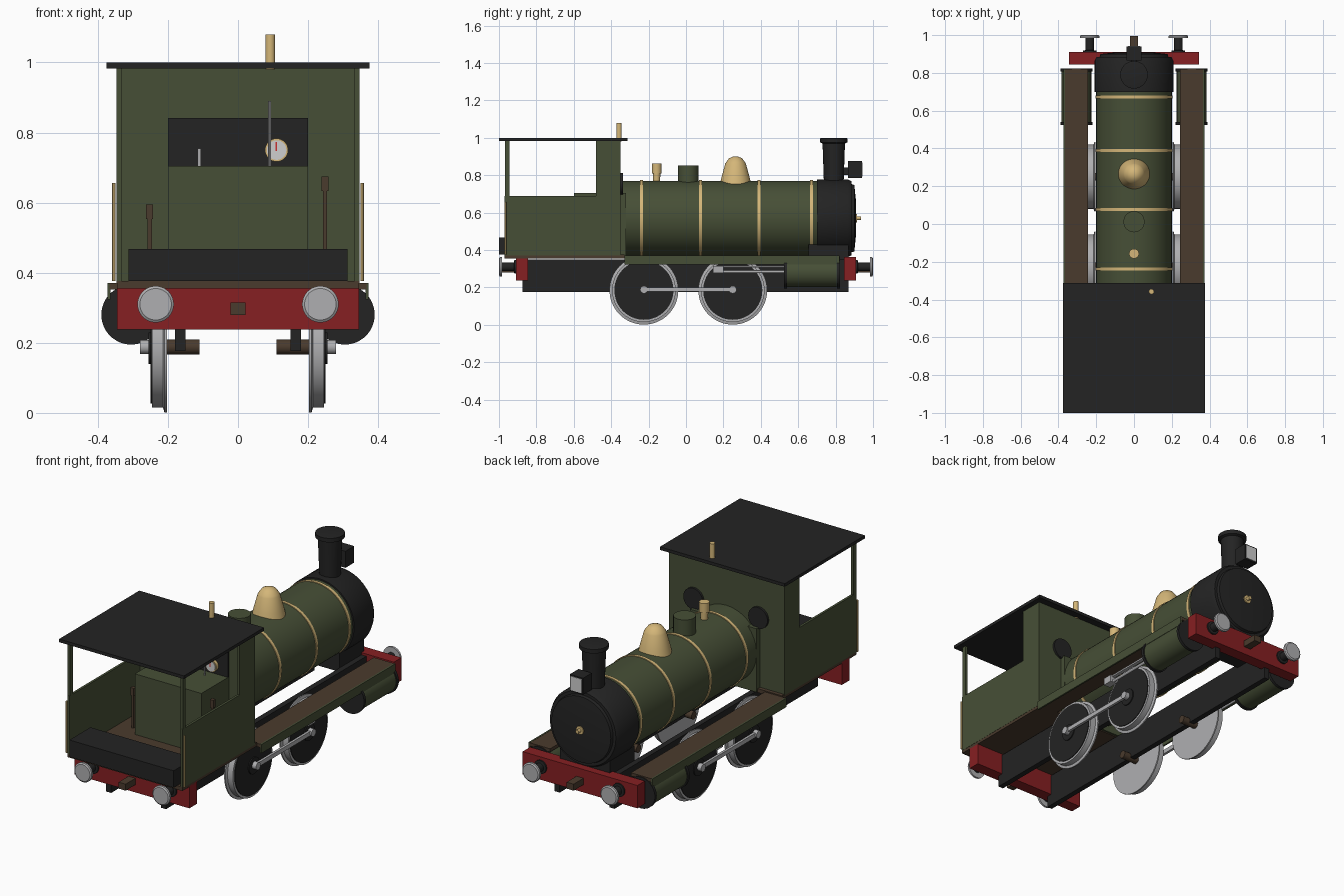
import bpy, bmesh, math
from mathutils import Matrix, Vector

if "Cube" in bpy.data.objects:
    bpy.data.objects.remove(bpy.data.objects["Cube"])


def material(name, *rgb):
    m = bpy.data.materials.new(name)
    m.use_nodes = True
    colour = (*rgb, 1)
    m.diffuse_color = colour
    node = next(n for n in m.node_tree.nodes if n.type == 'BSDF_PRINCIPLED')
    node.inputs["Base Color"].default_value = colour
    return m


GREEN = material("olive green", .062, .078, .037)
BLACK = material("soft black", .017, .017, .017)
RED = material("beam red", .24, .014, .016)
BROWN = material("dark brown", .068, .043, .026)
BRASS = material("brass", .66, .47, .19)
STEEL = material("steel", .43, .43, .44)
WHITE = material("pale glass", .62, .62, .62)
NEEDLE = material("needle red", .6, .03, .03)


def finish(name, bm, *mats):
    bmesh.ops.recalc_face_normals(bm, faces=bm.faces)
    mesh = bpy.data.meshes.new(name)
    bm.to_mesh(mesh)
    bm.free()
    for m in mats:
        mesh.materials.append(m)
    ob = bpy.data.objects.new(name, mesh)
    bpy.context.collection.objects.link(ob)
    return ob


def box(name, mat, x, y, z):
    """Box from three (low, high) ranges."""
    bm = bmesh.new()
    bmesh.ops.create_cube(bm, size=1)
    for v in bm.verts:
        v.co = Vector([(r[0] + r[1]) / 2 + c * (r[1] - r[0]) for r, c in zip((x, y, z), v.co)])
    return finish(name, bm, mat)


def turned(name, mat, origin, axis, profile, sides=40):
    """Solid of revolution; profile is (radius, distance along axis)."""
    bm = bmesh.new()
    rings = []
    for r, d in profile:
        rings.append([bm.verts.new((r * math.cos(a), r * math.sin(a), d))
                      for a in (math.tau * i / sides for i in range(sides))])
    for a, b in zip(rings, rings[1:]):
        for i in range(sides):
            j = (i + 1) % sides
            bm.faces.new((a[i], a[j], b[j], b[i]))
    bm.faces.new(rings[0])
    bm.faces.new(rings[-1])
    rot = Vector((0, 0, 1)).rotation_difference(Vector(axis)).to_matrix().to_4x4()
    bmesh.ops.transform(bm, matrix=Matrix.Translation(origin) @ rot, verts=bm.verts)
    ob = finish(name, bm, mat)
    bpy.ops.object.select_all(action='DESELECT')
    ob.select_set(True)
    bpy.context.view_layer.objects.active = ob
    bpy.ops.object.shade_smooth_by_angle(angle=math.radians(30))
    return ob


def rod(name, mat, origin, axis, r, length, sides=32):
    return turned(name, mat, origin, axis, [(r, 0), (r, length)], sides)


X, Y, Z = (1, 0, 0), (0, 1, 0), (0, 0, 1)
AXIS = .57  # boiler centre height

# Boiler, smokebox and bands
rod("boiler", GREEN, (0, -.345, AXIS), Y, .2, 1.05, 64)
for y in (-.237, .077, .39, .672):
    rod("boiler_band", BRASS, (0, y - .008, AXIS), Y, .204, .016, 64)
turned("smokebox", BLACK, (0, 0, AXIS), Y,
       [(.208, .7), (.208, .865), (.198, .885), (.182, .885), (.178, .9), (.1, .908)], 64)
turned("smokebox_door_handle", BRASS, (0, .9, AXIS), Y,
       [(.022, 0), (.022, .014), (.01, .014), (.01, .035)])
box("smokebox_saddle", BLACK, (-.15, .15), (.655, .868), (.33, .43))
box("firebox", GREEN, (-.2, .2), (-.6, -.32), (.36, .705))

# Boiler fittings
turned("chimney", BLACK, (0, .79, 0), Z,
       [(.052, .74), (.06, .97), (.073, .975), (.073, .997), (.055, 1.0)])
turned("steam_dome", BRASS, (0, .265, 0), Z,
       [(.086, .74), (.076, .785), (.055, .862), (.05, .87), (.035, .89), (.013, .9)])
rod("filler_cap", GREEN, (0, .012, .74), Z, .056, .112)
turned("safety_valve", BRASS, (0, -.157, 0), Z,
       [(.018, .75), (.02, .81), (.026, .81), (.026, .862)])
box("head_lamp", BLACK, (-.04, .04), (.865, .94), (.785, .875))
box("head_lamp_bracket", BLACK, (-.015, .015), (.83, .87), (.8, .84))
box("head_lamp_glass", WHITE, (-.033, .033), (.94, .943), (.792, .868))

# Cab
box("cab_roof", BLACK, (-.375, .375), (-1, -.312), (.983, 1))
box("cab_floor", BROWN, (-.345, .345), (-.97, -.33), (.355, .376))
box("cab_front", GREEN, (-.345, .345), (-.365, -.35), (.37, .983))
box("cab_dark_panel", BLACK, (-.2, .2), (-.372, -.365), (.705, .842))
rod("whistle", BRASS, (.092, -.358, .98), Z, .014, .1)
box("rear_bunker", BLACK, (-.313, .313), (-1, -.82), (.376, .468))
for s in (-1, 1):
    def side(a, b):
        return tuple(sorted((s * a, s * b)))

    box("cab_side", GREEN, side(.333, .346), (-.97, -.35), (.37, .69))
    box("cab_side_column", GREEN, side(.333, .346), (-.48, -.35), (.69, .983))
    box("cab_rear_post", GREEN, side(.333, .346), (-.968, -.943), (.69, .983))
    rod("cab_handrail", BRASS, (s * .354, -.965, .376), Z, .005, .28, 12)
    rod("cab_window", BLACK, (s * .195, -.352, .755), Y, .058, .014)

# Cab controls
for x, y, top in ((-.252, -.54, .595), (.248, -.57, .675)):
    box("lever", BROWN, (x - .006, x + .006), (y - .006, y + .006), (.37, top))
    box("lever_grip", BROWN, (x - .01, x + .01), (y - .01, y + .01), (top - .042, top))
rod("regulator_rod", STEEL, (.09, -.415, .7), Z, .004, .19, 12)
rod("water_gauge", STEEL, (-.11, -.43, .7), Z, .005, .055, 12)
rod("pressure_gauge_rim", BRASS, (.11, -.39, .75), Y, .033, .03)
rod("pressure_gauge_face", WHITE, (.11, -.393, .75), Y, .028, .004)
box("pressure_gauge_needle", NEEDLE, (.107, .111), (-.396, -.393), (.747, .773))

# Running gear, mirrored left and right
for s in (-1, 1):
    def side(a, b):
        return tuple(sorted((s * a, s * b)))

    out = (s, 0, 0)
    box("running_board", BROWN, side(.243, .366), (-.33, .82), (.352, .37))
    box("board_valance", GREEN, side(.364, .373), (-.33, .82), (.323, .371))
    box("main_frame", BLACK, side(.15, .18), (-.875, .87), (.176, .35))

    for y in (-.225, .25):
        turned("wheel", STEEL, (0, y, .185), out,
               [(.184, .203), (.184, .21), (.17, .214), (.17, .246)], 64)
        rod("wheel_centre", BLACK, (s * .244, y, .185), out, .158, .006, 64)
        rod("wheel_hub", BLACK, (s * .246, y, .185), out, .045, .01)
        rod("axle_stub", BROWN, (s * .11, y, .188), out, .021, .1)
        rod("crank_pin", STEEL, (s * .25, y, .188), out, .02, .03)
    box("coupling_rod", STEEL, side(.258, .272), (-.225, .25), (.177, .2))

    # Cylinder with its covers and sliding parts
    rod("cylinder", GREEN, (s * .305, .535, .28), Y, .079, .28, 48)
    for y in (.525, .808):
        rod("cylinder_cover", BLACK, (s * .305, y, .28), Y, .085, .016, 48)
    rod("piston_rod", STEEL, (s * .305, .16, .284), Y, .008, .37, 16)
    box("slide_bar", STEEL, side(.295, .315), (.15, .53), (.306, .315))
    box("crosshead", STEEL, side(.285, .325), (.145, .2), (.276, .315))

# Buffer beams, buffers and couplings at both ends
for e in (-1, 1):
    def end(a, b):
        return tuple(sorted((e * a, e * b)))

    box("buffer_beam", RED, (-.345, .345), end(.845, .91), (.238, .362))
    box("coupling_hook", BROWN, (-.021, .021), end(.9, .995), (.28, .315))
    for x in (-.235, .235):
        turned("buffer_stem", BLACK, (x, 0, .31), (0, e, 0),
               [(.036, .905), (.036, .918), (.023, .92), (.023, .985)])
        turned("buffer_head", STEEL, (x, 0, .31), (0, e, 0),
               [(.052, .984), (.052, .995), (.045, 1)])
